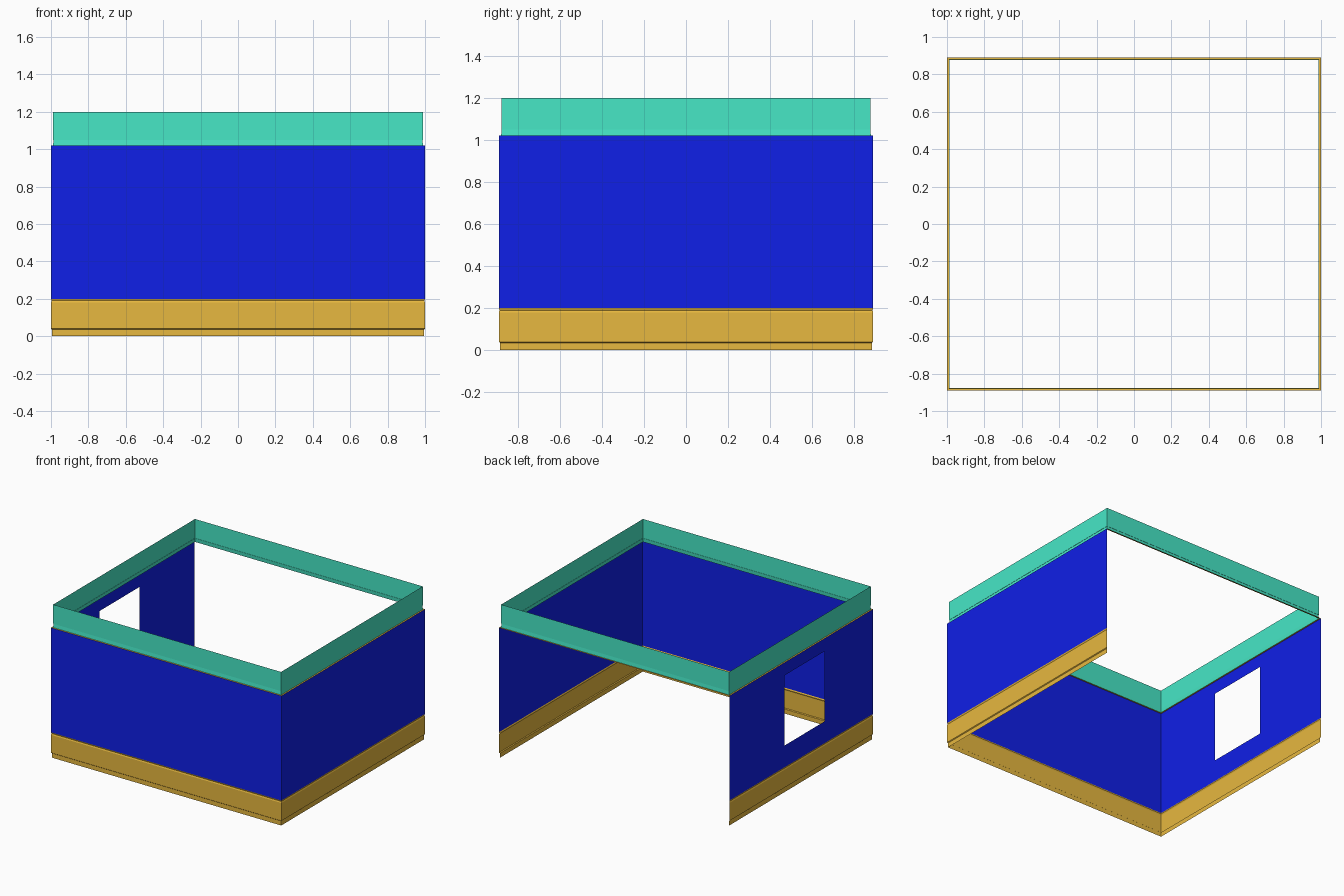
import bpy
import bmesh

if "Cube" in bpy.data.objects:
    bpy.data.objects.remove(bpy.data.objects["Cube"])

HX, HY = 1.0, 0.89


def material(name, rgb):
    m = bpy.data.materials.new(name)
    m.diffuse_color = (*rgb, 1)
    m.use_nodes = True
    m.node_tree.nodes["Principled BSDF"].inputs["Base Color"].default_value = m.diffuse_color
    return m


GOLD = material("gold", (0.8, 0.48, 0.05))
BLUE = material("blue", (0.005, 0.014, 0.8))
TEAL = material("teal", (0.063, 0.8, 0.565))


def finish(bm, name, mat):
    mesh = bpy.data.meshes.new(name)
    bm.to_mesh(mesh)
    bm.free()
    obj = bpy.data.objects.new(name, mesh)
    bpy.context.collection.objects.link(obj)
    mesh.materials.append(mat)
    return obj


def sweep(name, profile, mat, closed):
    """Sweep an (inset, z) profile round the room; open leaves out the back."""
    bm = bmesh.new()
    corners = [(1, 1), (-1, 1), (-1, -1), (1, -1)]
    if not closed:
        corners = [(-1, 1), (-1, -1), (1, -1), (1, 1)]
    rows = [[bm.verts.new((sx * (HX - d), sy * (HY - d), z)) for d, z in profile]
            for sx, sy in corners]
    for i in range(4 if closed else 3):
        a, b = rows[i], rows[(i + 1) % 4]
        for j in range(len(profile) - 1):
            bm.faces.new((a[j], b[j], b[j + 1], a[j + 1]))
    return finish(bm, name, mat)


def wall(name, p, q, mat, hole=None, z0=0.2, z1=1.02):
    """Upright sheet from p to q; hole = (start fraction, end fraction, z low, z high)."""
    ts, zs = [0, 1], [z0, z1]
    if hole:
        ts, zs = [0, hole[0], hole[1], 1], [z0, hole[2], hole[3], z1]
    bm = bmesh.new()
    grid = [[bm.verts.new((p[0] + (q[0] - p[0]) * t, p[1] + (q[1] - p[1]) * t, z))
             for z in zs] for t in ts]
    for i in range(len(ts) - 1):
        for j in range(len(zs) - 1):
            if not (hole and i == 1 and j == 1):
                bm.faces.new((grid[i][j], grid[i + 1][j],
                              grid[i + 1][j + 1], grid[i][j + 1]))
    return finish(bm, name, mat)


# Walls: the back stays open, the left one has a window
wall("front_wall", (-HX, -HY), (HX, -HY), BLUE)
wall("right_wall", (HX, -HY), (HX, HY), BLUE)
y0, y1 = -0.29, 0.21
wall("left_wall", (-HX, HY), (-HX, -HY), BLUE,
     ((HY - y1) / (2 * HY), (HY - y0) / (2 * HY), 0.37, 0.92))

# Baseboard along the three walls
sweep("baseboard", [(0.006, 0), (0.006, 0.035), (0, 0.04), (0, 0.18),
                    (0.004, 0.19), (0, 0.2)], GOLD, False)

# Narrow ledge and upper trim, all the way round
sweep("ledge", [(0, 1.02), (0.011, 1.02)], GOLD, True)
sweep("upper_trim", [(0.011, 1.02), (0.014, 1.05), (0.012, 1.05), (0.012, 1.2)], TEAL, True)
